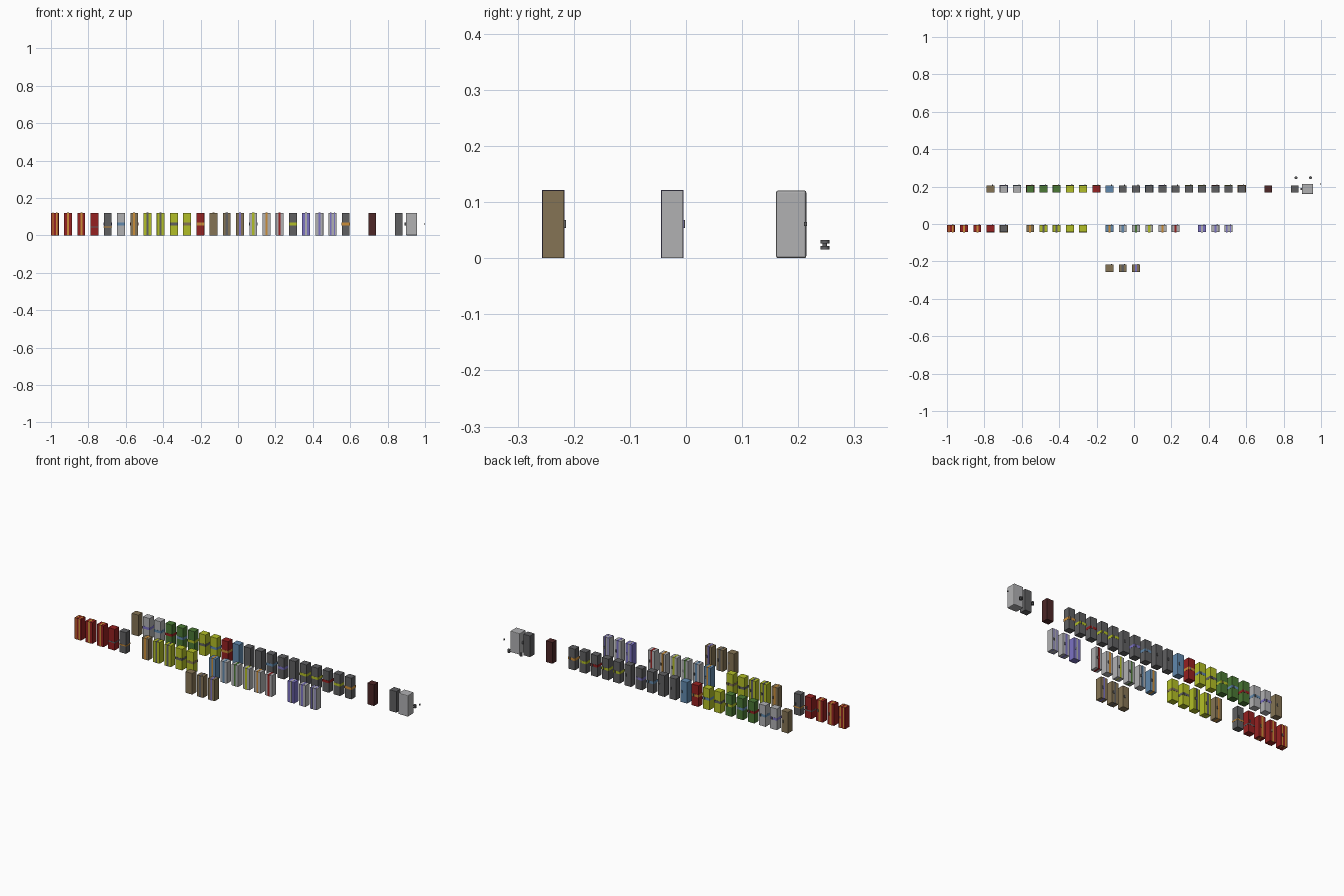
import bpy, math

if "Cube" in bpy.data.objects:
    bpy.data.objects.remove(bpy.data.objects["Cube"])

# Ten flat colours
COL = {
    "brown": (0.235, 0.175, 0.09), "light_grey": (0.44, 0.44, 0.45), "green": (0.07, 0.19, 0.035),
    "lime": (0.45, 0.52, 0.02), "red": (0.30, 0.015, 0.015), "blue": (0.12, 0.25, 0.42),
    "dark_grey": (0.115, 0.115, 0.12), "purple": (0.20, 0.17, 0.55), "orange": (0.60, 0.27, 0.04),
    "maroon": (0.075, 0.02, 0.02)}
MAT = {}
for n, c in COL.items():
    MAT[n] = bpy.data.materials.new(n)
    MAT[n].diffuse_color = (*c, 1)

PITCH, X0 = 0.0707, -0.767
ROW = {"back": 0.1875, "mid": -0.0245, "front": -0.2365}
W, D, H = 0.042, 0.039, 0.121


def block(name, x, y, z, sx, sy, sz, col, bevel=0.0):
    bpy.ops.mesh.primitive_cube_add(size=1, location=(x, y, z))
    o = bpy.context.object
    o.name = name
    o.scale = (sx, sy, sz)
    bpy.ops.object.transform_apply(location=False, rotation=False, scale=True)
    o.data.materials.append(MAT[col])
    if bevel:
        m = o.modifiers.new("bevel", "BEVEL")
        m.width, m.segments = bevel, 2
    return o


def case(k, row, col, stripe=None, kind="band", handle=True):
    """Upright case, with a band round the middle or a stripe over the top."""
    x, y = X0 + PITCH * k, ROW[row]
    block("case", x, y, H / 2, W, D, H, col, 0.001)
    t = 0.0012
    if stripe and kind == "band":
        block("band", x, y, 0.061, W + t, D + t, 0.014, stripe)
    elif stripe and kind == "thin_band":
        block("thin_band", x, y, 0.045, W + t, D + t, 0.007, stripe)
    elif stripe and kind == "stripe":
        block("stripe", x, y, H / 2 + t / 4, 0.011, D + t, H + t / 2, stripe)
    elif stripe and kind == "pair":
        for s in (-1, 1):
            block("side_stripe", x + s * 0.010, y, H / 2 + t / 4, 0.007, D + t, H + t / 2, stripe)
    # latch on the rear face
    if handle:
        block("latch", x + 0.010, y + D / 2 + 0.001, 0.061, 0.006, 0.005, 0.015, "dark_grey", 0.001)


# Back row
back = [("brown", None), ("light_grey", "purple"), ("light_grey", "blue"), ("green", "red"),
        ("green", "blue"), ("green", "lime"), ("lime", "dark_grey"), ("lime", "blue"),
        ("red", "orange"), ("blue", None), ("dark_grey", None), ("dark_grey", None),
        ("dark_grey", "blue"), ("dark_grey", "purple"), ("dark_grey", None),
        ("dark_grey", "lime"), ("dark_grey", "lime"), ("dark_grey", "red"),
        ("dark_grey", "lime"), ("dark_grey", "orange")]
for k, (c, s) in enumerate(back):
    case(k, "back", c, s)
case(21, "back", "maroon", handle=False)
case(23, "back", "dark_grey", handle=False)

# Middle row
mid = [(-3, "red", "orange", "pair"), (-2, "red", "orange", "stripe"), (-1, "red", "orange", "stripe"),
       (0, "red", "dark_grey", "thin_band"), (1, "dark_grey", "orange", "thin_band"),
       (3, "brown", "orange", "stripe"), (4, "lime", "dark_grey", "stripe"),
       (5, "lime", "dark_grey", "stripe"), (6, "lime", "dark_grey", "band"),
       (7, "lime", "brown", "band"), (9, "blue", "orange", "stripe"),
       (10, "light_grey", "blue", "stripe"), (11, "light_grey", "green", "stripe"),
       (12, "light_grey", "lime", "stripe"), (13, "light_grey", "orange", "stripe"),
       (14, "light_grey", "red", "stripe"), (16, "purple", "light_grey", "stripe"),
       (17, "light_grey", "purple", "stripe"), (18, "light_grey", "purple", "pair")]
for k, c, s, kind in mid:
    case(k, "mid", c, s, kind)

# Front row
case(9, "front", "brown")
case(10, "front", "brown", "dark_grey", "stripe")
case(11, "front", "brown", "purple", "stripe")

# Large case with rounded edges and a side knob
block("large_case", 0.928, ROW["back"], H / 2, 0.060, 0.054, H, "light_grey", 0.004)
block("side_knob", 0.894, ROW["back"], 0.061, 0.010, 0.010, 0.014, "dark_grey", 0.002)
block("loose_pin", 0.9975, 0.213, 0.061, 0.005, 0.005, 0.008, "dark_grey")


# Small spools behind the large case: two discs on a thin pin
def disc(name, x, z, r, h):
    bpy.ops.mesh.primitive_cylinder_add(vertices=16, radius=r, depth=h, location=(x, 0.2475, z))
    o = bpy.context.object
    o.name = name
    o.data.materials.append(MAT["dark_grey"])
    bpy.ops.object.shade_smooth_by_angle(angle=math.radians(35))


for x in (0.866, 0.943):
    disc("spool_bottom", x, 0.0185, 0.008, 0.006)
    disc("spool_pin", x, 0.024, 0.004, 0.010)
    disc("spool_top", x, 0.0295, 0.008, 0.006)

for m in bpy.data.materials:
    if m.users and not m.is_grease_pencil:
        m.use_nodes = True
        m.node_tree.nodes["Principled BSDF"].inputs["Base Color"].default_value = m.diffuse_color
